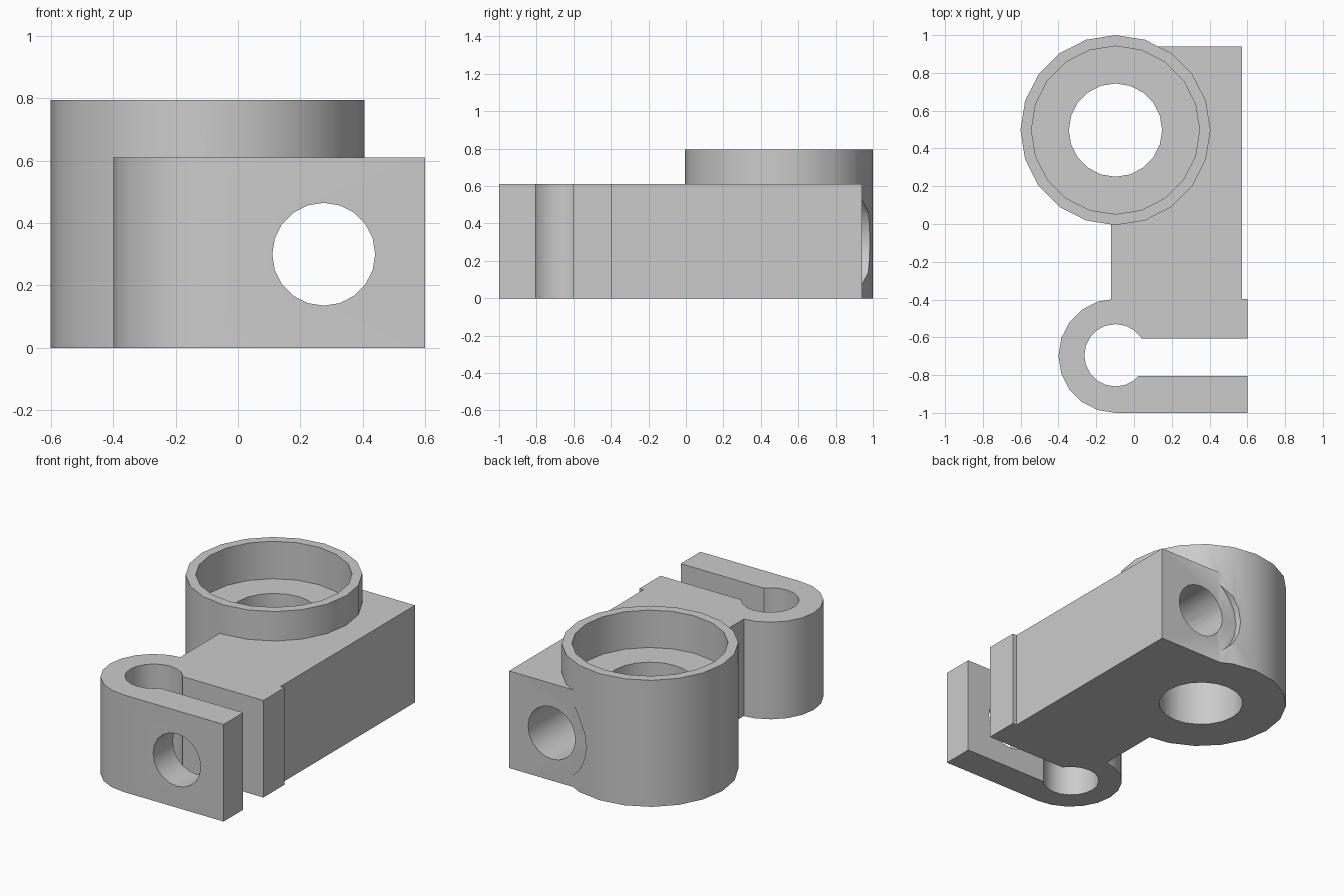
import bpy, bmesh, math
from mathutils import Matrix

if "Cube" in bpy.data.objects:
    bpy.data.objects.remove(bpy.data.objects["Cube"], do_unlink=True)

SIDES = 20
AXIS_X = -0.098          # shared x of both vertical bores
SOCKET_Y, CLAMP_Y = 0.497, -0.698
BODY_H, SOCKET_H = 0.61, 0.795

grey = bpy.data.materials.new("plain_grey")
grey.use_nodes = True
colour = (0.6, 0.6, 0.6, 1)
grey.diffuse_color = colour
grey.node_tree.nodes["Principled BSDF"].inputs["Base Color"].default_value = colour


def finish(name, bm):
    bmesh.ops.recalc_face_normals(bm, faces=bm.faces)
    mesh = bpy.data.meshes.new(name)
    bm.to_mesh(mesh)
    bm.free()
    mesh.materials.append(grey)
    obj = bpy.data.objects.new(name, mesh)
    bpy.context.collection.objects.link(obj)
    return obj


def prism(name, points, z0, z1):
    """Extrude a flat outline from z0 to z1."""
    bm = bmesh.new()
    face = bm.faces.new([bm.verts.new((x, y, z0)) for x, y in points])
    top = bmesh.ops.extrude_face_region(bm, geom=[face])["geom"]
    verts = [v for v in top if isinstance(v, bmesh.types.BMVert)]
    bmesh.ops.translate(bm, verts=verts, vec=(0, 0, z1 - z0))
    return finish(name, bm)


def arc(cx, cy, r, start=0, count=SIDES):
    step = math.tau / SIDES
    return [(cx + r * math.cos(start + i * step), cy + r * math.sin(start + i * step))
            for i in range(count)]


def box(name, x0, x1, y0, y1, z0, z1):
    return prism(name, [(x0, y0), (x1, y0), (x1, y1), (x0, y1)], z0, z1)


def cross_bore(name, r, y0, y1):
    """Horizontal cylinder along y on the screw axis."""
    obj = prism(name, arc(0, 0, r), -y1, -y0)
    turn = Matrix.Rotation(math.pi / 2, 4, "X")
    obj.data.transform(Matrix.Translation((0.275, 0, 0.3)) @ turn)
    return obj


def combine(target, tool, operation):
    tool.hide_render = True
    mod = target.modifiers.new(tool.name, "BOOLEAN")
    mod.operation, mod.solver, mod.object = operation, "EXACT", tool
    bpy.context.view_layer.objects.active = target
    bpy.ops.object.modifier_apply(modifier=mod.name)
    bpy.data.objects.remove(tool, do_unlink=True)


# Solid body: round socket, connecting arm and rounded clamp
body = prism("clamp_bracket", arc(AXIS_X, SOCKET_Y, 0.503), 0, SOCKET_H)
combine(body, box("arm", -0.122, 0.572, -0.45, 0.94, 0, BODY_H), "UNION")
clamp_outline = arc(AXIS_X, CLAMP_Y, 0.302, math.pi / 2, SIDES // 2 + 1)
clamp_outline += [(0.6, CLAMP_Y - 0.302), (0.6, CLAMP_Y + 0.302)]
combine(body, prism("clamp", clamp_outline, 0, BODY_H), "UNION")

# Openings: stepped socket, clamp bore with slot, screw hole with rear seat
for cutter in (
    prism("socket_recess", arc(AXIS_X, SOCKET_Y, 0.445), 0.56, 1),
    prism("socket_bore", arc(AXIS_X, SOCKET_Y, 0.247), -0.2, 0.7),
    prism("clamp_bore", arc(AXIS_X, CLAMP_Y + 0.003, 0.165), -0.2, 1),
    box("clamp_slot", AXIS_X, 0.8, -0.805, -0.605, -0.2, 1),
    cross_bore("screw_hole", 0.165, -1.2, 1.2),
    cross_bore("screw_seat", 0.27, 0.941, 1.2),
):
    combine(body, cutter, "DIFFERENCE")

bpy.ops.object.select_all(action="DESELECT")
body.select_set(True)
bpy.context.view_layer.objects.active = body
bpy.ops.object.shade_smooth_by_angle(angle=math.radians(30))
